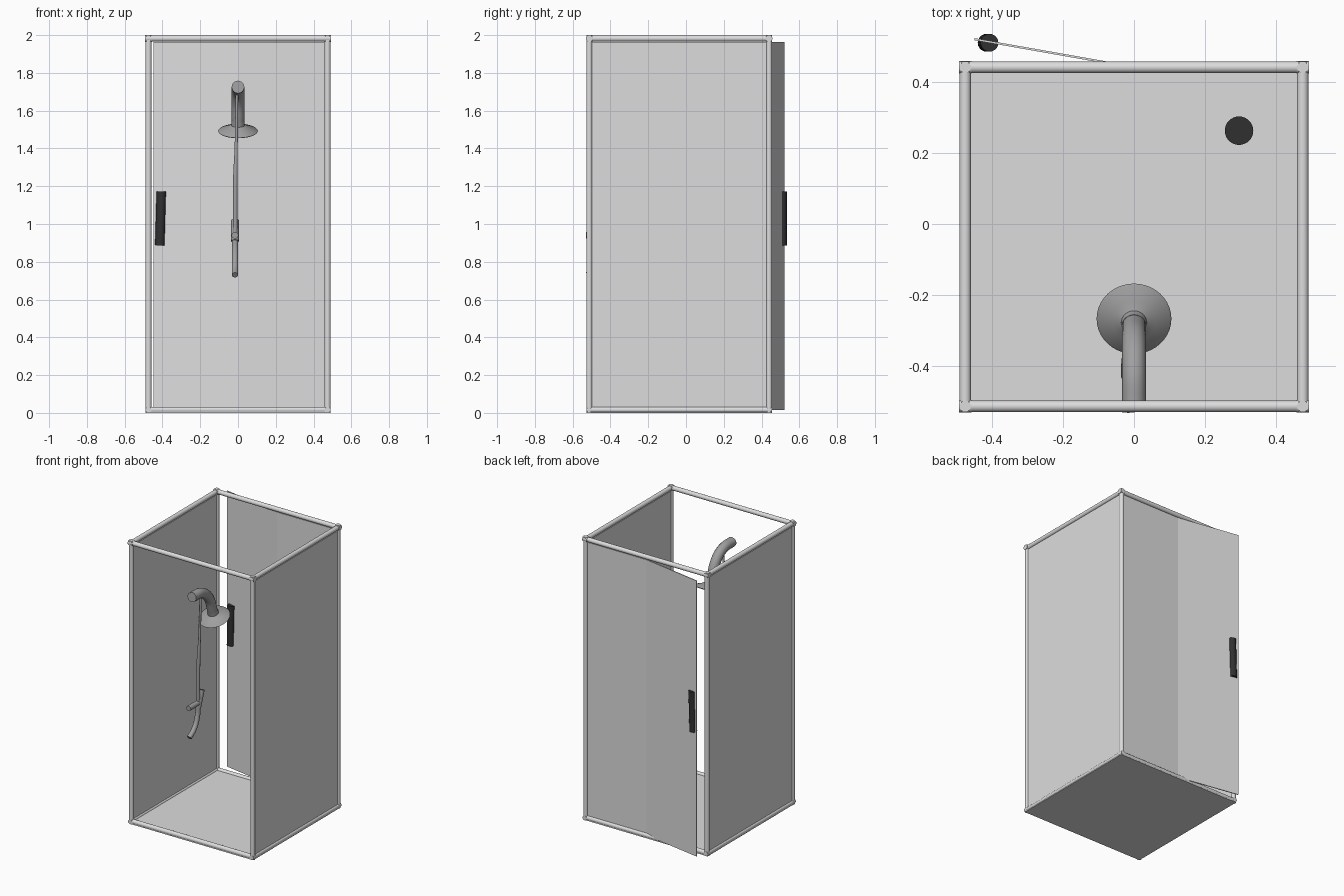
import bpy, bmesh, math
from mathutils import Vector, Matrix

if "Cube" in bpy.data.objects:
    bpy.data.objects.remove(bpy.data.objects["Cube"])


def material(name, v):
    m = bpy.data.materials.new(name)
    m.diffuse_color = (v, v, v, 1)
    m.use_nodes = True
    m.node_tree.nodes["Principled BSDF"].inputs["Base Color"].default_value = m.diffuse_color
    return m


LIGHT = material("light_grey", 0.72)
METAL = material("brushed_grey", 0.35)
DARK = material("charcoal", 0.03)


def finish(name, bm, mat, smooth=True):
    bmesh.ops.recalc_face_normals(bm, faces=bm.faces)
    me = bpy.data.meshes.new(name)
    bm.to_mesh(me)
    bm.free()
    ob = bpy.data.objects.new(name, me)
    bpy.context.collection.objects.link(ob)
    me.materials.append(mat)
    if smooth:
        bpy.ops.object.select_all(action='DESELECT')
        ob.select_set(True)
        bpy.context.view_layer.objects.active = ob
        bpy.ops.object.shade_smooth_by_angle(angle=math.radians(40))
    return ob


def box(name, lo, hi, mat):
    lo, hi = Vector(lo), Vector(hi)
    bm = bmesh.new()
    bmesh.ops.create_cube(bm, size=1, matrix=Matrix.Translation((lo + hi) / 2)
                          @ Matrix.Diagonal((*(hi - lo), 1)))
    return finish(name, bm, mat, False)


def rod(name, a, b, r, mat, sides=20):
    a, b = Vector(a), Vector(b)
    d = b - a
    rot = d.to_track_quat('Z', 'Y').to_matrix().to_4x4()
    bm = bmesh.new()
    bmesh.ops.create_cone(bm, cap_ends=True, segments=sides, radius1=r, radius2=r,
                          depth=d.length, matrix=Matrix.Translation((a + b) / 2) @ rot)
    return finish(name, bm, mat)


def bent_tube(name, points, r, mat):
    """Smooth capped tube through (point, optional radius factor) positions."""
    cu = bpy.data.curves.new(name, 'CURVE')
    cu.dimensions = '3D'
    cu.bevel_depth = r
    cu.bevel_resolution = 4
    cu.resolution_u = 8
    cu.use_fill_caps = True
    sp = cu.splines.new('BEZIER')
    sp.bezier_points.add(len(points) - 1)
    for bp, p in zip(sp.bezier_points, points):
        bp.co = p[:3]
        bp.radius = p[3] if len(p) > 3 else 1
        bp.handle_left_type = bp.handle_right_type = 'AUTO'
    ob = bpy.data.objects.new(name, cu)
    bpy.context.collection.objects.link(ob)
    cu.materials.append(mat)
    return ob


X, Y0, Y1 = 0.474, -0.512, 0.44
R, ZB, ZT = 0.016, 0.016, 1.982

# Frame: corner posts, knobs, top and bottom rails
for sx, side in ((-1, "left"), (1, "right")):
    for y, end in ((Y0, "front"), (Y1, "back")):
        rod(f"{end}_{side}_post", (sx * X, y, 0), (sx * X, y, 2.0), R, LIGHT)
        rod(f"{end}_{side}_knob", (sx * (X - 0.018), y, ZT), (sx * (X + 0.018), y, ZT), 0.018, LIGHT)
    for z, lev in ((ZB, "bottom"), (ZT, "top")):
        rod(f"{side}_{lev}_rail", (sx * X, Y0 - 0.016, z), (sx * X, Y1 + 0.016, z), R, LIGHT)
    # Side wall
    box(f"{side}_wall", (sx * X - 0.007, Y0, 0.018), (sx * X + 0.007, Y1, 1.963), LIGHT)
for y, end in ((Y0, "front"), (Y1, "back")):
    for z, lev in ((ZB, "bottom"), (ZT, "top")):
        rod(f"{end}_{lev}_rail", (-X, y, z), (X, y, z), R, LIGHT)

# Floor and drain
box("floor", (-X - 0.012, Y0 - 0.013, 0.0), (X + 0.012, Y1 + 0.013, 0.02), LIGHT)
rod("drain", (0.295, 0.262, 0.018), (0.295, 0.262, 0.025), 0.04, DARK, 32)

# Fixed back panel and the door standing ajar
box("fixed_back_panel", (0.0, Y1 - 0.003, 0.018), (X, Y1 + 0.003, 1.963), LIGHT)
door = box("door", (-0.455, -0.003, 0.015), (0, 0.003, 1.963), LIGHT)
door.location = (0, Y1, 0)
door.rotation_euler.z = math.radians(-10)
rod("door_handle", (-0.414, 0.509, 0.887), (-0.406, 0.509, 1.172), 0.025, DARK)

# Shower arm with neck collar
bent_tube("shower_arm", [(0, -0.515, 1.725), (0, -0.41, 1.715), (0, -0.335, 1.66),
                         (0, -0.28, 1.53)], 0.034, METAL)

# Tilted shower head, lathed from a short profile
prof = [(0, -0.012), (0.06, -0.01), (0.1, -0.004), (0.105, 0.0), (0.1, 0.005),
        (0.06, 0.02), (0.036, 0.034), (0.034, 0.06), (0, 0.06)]
bm = bmesh.new()
vs = [bm.verts.new((r, 0, z)) for r, z in prof]
edges = [bm.edges.new(p) for p in zip(vs, vs[1:])]
bmesh.ops.spin(bm, geom=vs + edges, cent=(0, 0, 0), axis=(0, 0, 1),
               angle=2 * math.pi, steps=40)
bmesh.ops.remove_doubles(bm, verts=bm.verts, dist=0.0001)
head = finish("shower_head", bm, METAL)
head.location = (0, -0.266, 1.492)
head.rotation_euler.x = math.radians(20)

# Thin supply hose, wall bracket and handset
bent_tube("supply_hose", [(-0.005, -0.41, 1.7, 0.6), (-0.01, -0.415, 1.4, 0.7),
                          (-0.014, -0.42, 1.25, 1), (-0.015, -0.425, 0.94, 1)], 0.012, METAL)
rod("wall_bracket", (-0.016, -0.53, 0.94), (-0.016, -0.41, 0.94), 0.018, METAL)
rod("handset_holder", (-0.016, -0.425, 0.91), (-0.016, -0.385, 1.02), 0.021, METAL)
bent_tube("curved_handle", [(-0.016, -0.42, 0.94), (-0.016, -0.43, 0.85),
                            (-0.016, -0.465, 0.775), (-0.016, -0.52, 0.73)], 0.017, METAL)
